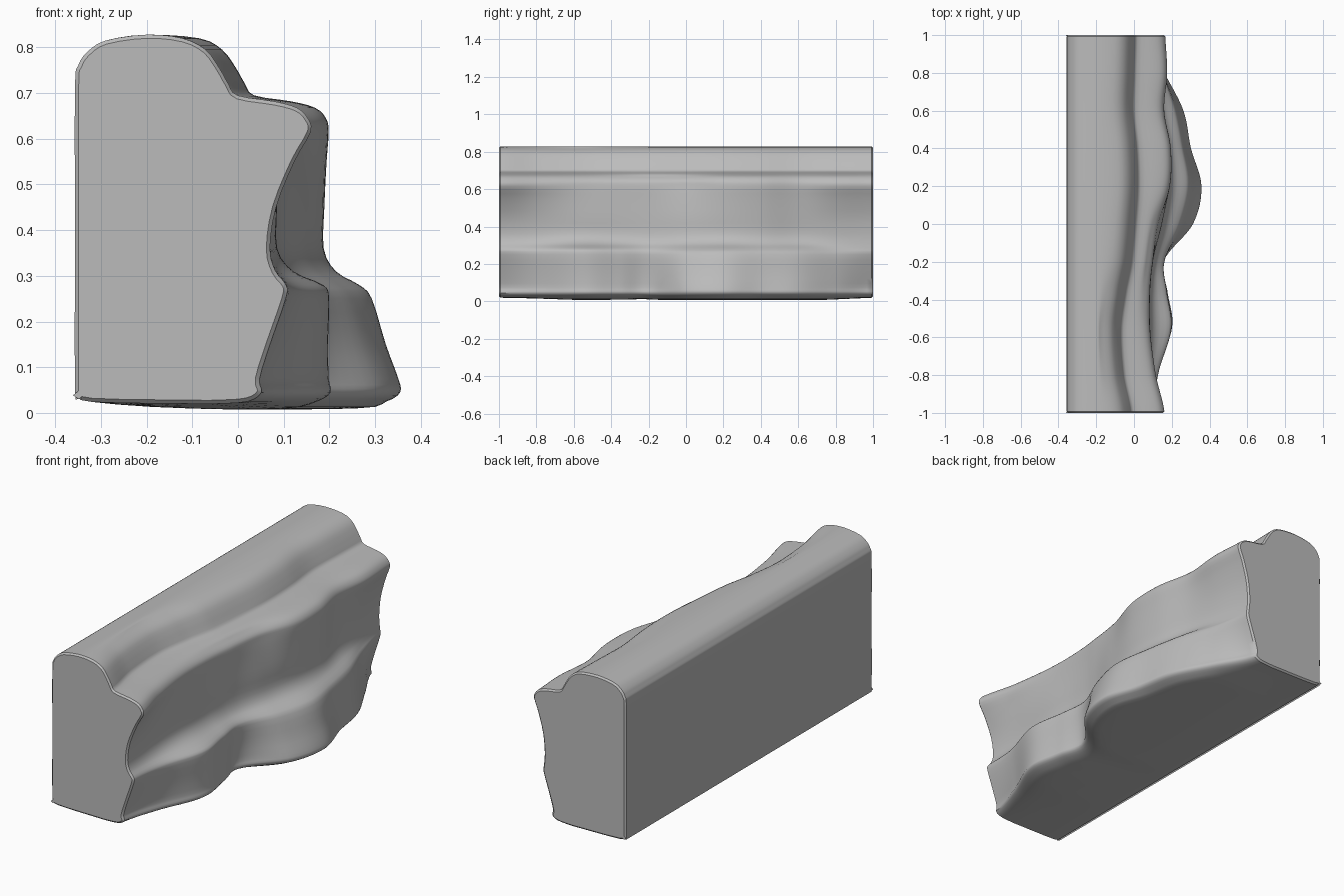
import bpy
import bmesh
from mathutils import Vector

old = bpy.data.objects.get("Cube")
if old:
    bpy.data.objects.remove(old, do_unlink=True)

WALL = -0.357          # flat rear plane of the block
HALF_LENGTH = 1.0
SPANS = 80             # divisions along the length
FINE = 3               # samples per profile span
ROUNDING = 0.008       # softened rim at both ends

# Stations along the length: y, groove, lip, waist, ledge, base
STATIONS = [
    (-1, 0, .16, .07, .105, .05),
    (-.8, -.04, .115, .07, .12, .105),
    (-.55, -.055, .085, .085, .185, .2),
    (-.35, -.03, .085, .085, .16, .175),
    (-.2, 0, .1, .1, .15, .155),
    (0, .02, .13, .15, .22, .31),
    (.2, .035, .19, .185, .265, .355),
    (.4, .03, .195, .18, .24, .3),
    (.6, .01, .16, .14, .2, .26),
    (.8, .015, .175, .12, .14, .16),
    (1, .02, .165, .105, .11, .06),
]


def mix(a, b, t):
    return a + (b - a) * t


def smooth_curve(p, q, r, s, t):
    """Catmull-Rom blend between q and r."""
    return q + 0.5 * t * (r - p + t * (2 * p - 5 * q + 4 * r - s
                                       + t * (3 * (q - r) + s - p)))


def station_at(y):
    """Smoothly interpolated groove, lip, waist, ledge and base at y."""
    last = len(STATIONS) - 1
    i = 0
    while i < last - 1 and y > STATIONS[i + 1][0]:
        i += 1
    start, end = STATIONS[i], STATIONS[i + 1]
    before, after = STATIONS[max(i - 1, 0)], STATIONS[min(i + 2, last)]
    t = (y - start[0]) / (end[0] - start[0])
    return [smooth_curve(before[k], start[k], end[k], after[k], t)
            for k in range(1, len(start))]


def profile(y):
    """Closed cross-section in x and z."""
    groove, lip, waist, ledge, base = station_at(y)
    sag = 0.015 * min(max((base - 0.05) * 7, 0), 1)
    rear_and_crown = [
        (WALL, .06), (WALL, .4), (WALL, .71), (-.35, .76), (-.33, .79),
        (-.29, .815), (-.2, .828),
        (groove - .12, .82), (groove - .07, .795),
        (groove - .04, .755), (groove - .02, .72),
    ]
    groove_and_lip = [
        (groove, .695), (mix(groove, lip, .5), .682),
        (lip - .03, .668), (lip - .006, .645), (lip, .615),
    ]
    hollow = [
        (mix(lip, waist, .4), .55), (mix(lip, waist, .85), .45),
        (waist, .36), (mix(waist, ledge, .35), .31),
    ]
    foot = [
        (ledge, .28), (mix(ledge, base, .2) + .01, .25),
        (mix(ledge, base, .65), .15), (base - .004, .075),
        (base, .045), (base - .03, .025),
        (base - .1, .02 - sag * .7), (-.1, .02 - sag * .7),
        (-.32, .024), (-.35, .04),
    ]
    pts = [Vector(p) for p in rear_and_crown + groove_and_lip + hollow + foot]
    n = len(pts)
    return [smooth_curve(pts[i - 1], pts[i], pts[(i + 1) % n],
                         pts[(i + 2) % n], k / FINE)
            for i in range(n) for k in range(FINE)]


def inset(points, amount):
    """Shrink a section slightly along its own normals."""
    n = len(points)
    result = []
    for i, p in enumerate(points):
        along = (points[(i + 1) % n] - points[i - 1]).normalized()
        result.append(p + Vector((along.y, -along.x)) * amount)
    return result


# Loft the sections from front to back
bm = bmesh.new()
inner = HALF_LENGTH - ROUNDING
middle = [mix(-inner, inner, i / SPANS) for i in range(SPANS + 1)]
sections = [(-HALF_LENGTH, inset(profile(-HALF_LENGTH), ROUNDING))]
sections += [(y, profile(y)) for y in middle]
sections += [(HALF_LENGTH, inset(profile(HALF_LENGTH), ROUNDING))]
rings = [[bm.verts.new((p.x, y, p.y)) for p in pts] for y, pts in sections]
for a, b in zip(rings, rings[1:]):
    for i in range(len(a)):
        bm.faces.new((a[i - 1], a[i], b[i], b[i - 1]))

# Flat end caps
caps = [bm.faces.new(rings[0]), bm.faces.new(rings[-1])]
bmesh.ops.recalc_face_normals(bm, faces=bm.faces)
bmesh.ops.triangulate(bm, faces=caps)

mesh = bpy.data.meshes.new("rock_ledge")
bm.to_mesh(mesh)
bm.free()
block = bpy.data.objects.new("rock_ledge", mesh)
bpy.context.collection.objects.link(block)

# Plain grey stone
stone = bpy.data.materials.new("grey_stone")
stone.use_nodes = True
colour = (.5, .5, .5, 1)
stone.diffuse_color = colour
stone.node_tree.nodes["Principled BSDF"].inputs["Base Color"].default_value = colour
mesh.materials.append(stone)

bpy.ops.object.select_all(action="DESELECT")
block.select_set(True)
bpy.context.view_layer.objects.active = block
bpy.ops.object.shade_smooth_by_angle(angle=0.6)
